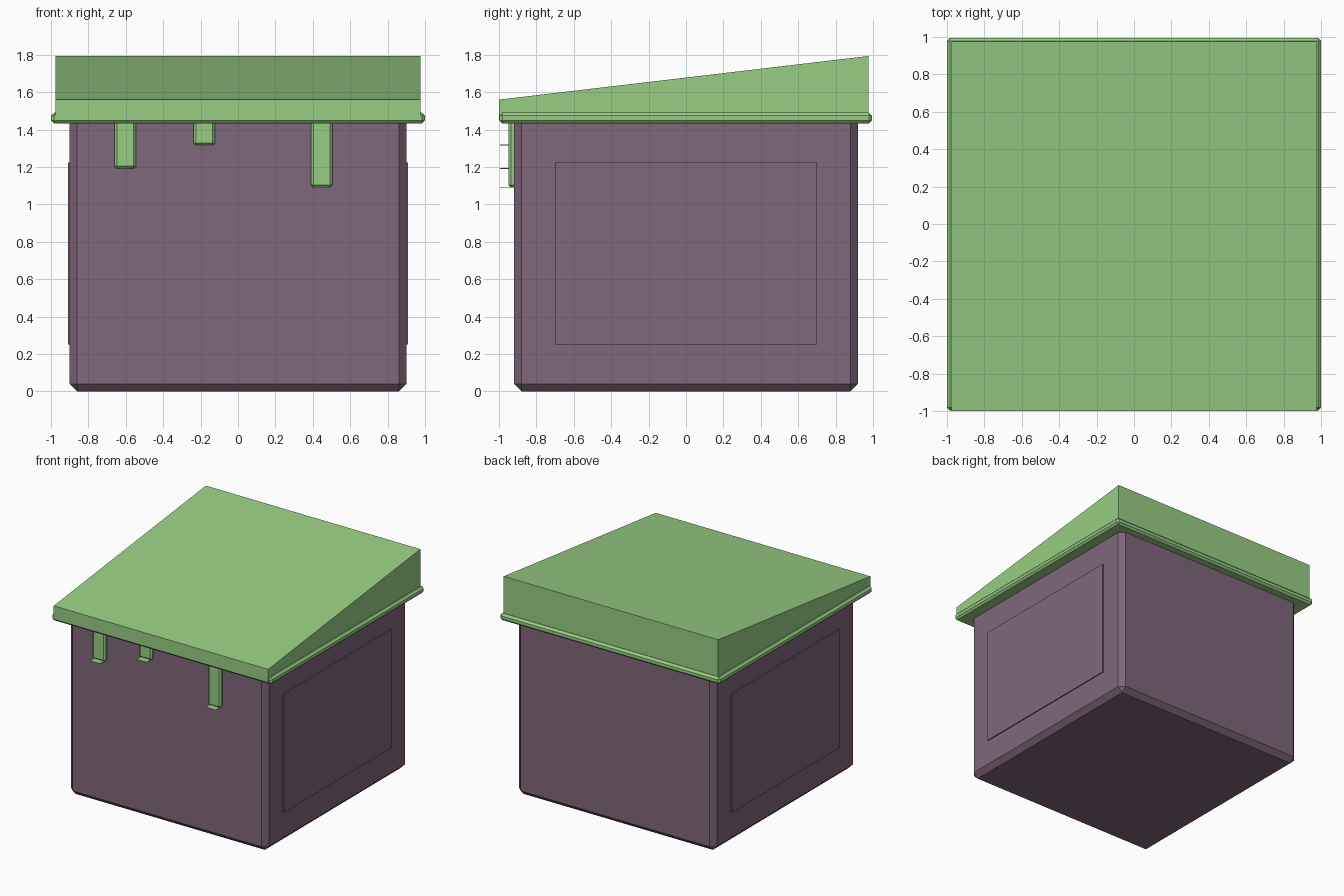
import bpy, bmesh

if "Cube" in bpy.data.objects:
    bpy.data.objects.remove(bpy.data.objects["Cube"])


def material(name, rgb):
    m = bpy.data.materials.new(name)
    m.diffuse_color = (*rgb, 1.0)
    m.use_nodes = True
    m.node_tree.nodes["Principled BSDF"].inputs["Base Color"].default_value = m.diffuse_color
    return m


purple = material("dusty_purple", (0.212, 0.136, 0.198))
green = material("leaf_green", (0.314, 0.617, 0.231))


def finish(bm, name, mat):
    bmesh.ops.recalc_face_normals(bm, faces=bm.faces[:])
    me = bpy.data.meshes.new(name)
    bm.to_mesh(me)
    bm.free()
    me.materials.append(mat)
    ob = bpy.data.objects.new(name, me)
    bpy.context.collection.objects.link(ob)
    return ob


def box(name, lo, hi, mat, bevel=0.0, skip_top=False, back_z=None):
    """Box between two corners; optional chamfer and raised back edge."""
    bm = bmesh.new()
    bmesh.ops.create_cube(bm, size=1)
    for v in bm.verts:
        v.co = [lo[i] if v.co[i] < 0 else hi[i] for i in range(3)]
        if back_z and v.co.z == hi[2] or back_z and abs(v.co.z - hi[2]) < 1e-5:
            if v.co.y > 0:
                v.co.z = back_z
    if bevel:
        edges = [e for e in bm.edges
                 if not (skip_top and all(abs(v.co.z - hi[2]) < 1e-5 for v in e.verts))]
        bmesh.ops.bevel(bm, geom=edges, offset=bevel, segments=1,
                        profile=0.5, affect='EDGES')
    return finish(bm, name, mat)


# Main body with chamfered corners and base
box("body", (-0.90, -0.92, 0), (0.90, 0.92, 1.45), purple, 0.04, skip_top=True)

# Slightly raised side panels
for s, label in ((-1, "left"), (1, "right")):
    xs = sorted((s * 0.89, s * 0.909))
    box(label + "_panel", (xs[0], -0.70, 0.25), (xs[1], 0.70, 1.225), purple)

# Lid rim and sloped lid
box("lid_rim", (-1, -0.998, 1.433), (1, 0.995, 1.49), green, 0.016)
box("sloped_lid", (-0.975, -1, 1.45), (0.975, 0.975, 1.56), green, back_z=1.793)

# Drips hanging down the front, each with a thin lip at the bottom
for i, (x, z) in enumerate(((-0.603, 1.19), (-0.18, 1.315), (0.447, 1.09))):
    box(f"drip_{i + 1}", (x - 0.058, -0.95, z), (x + 0.058, -0.90, 1.45),
        green, 0.014, skip_top=True)
    box(f"drip_lip_{i + 1}", (x - 0.045, -0.995, z), (x + 0.045, -0.93, z + 0.004), green)
